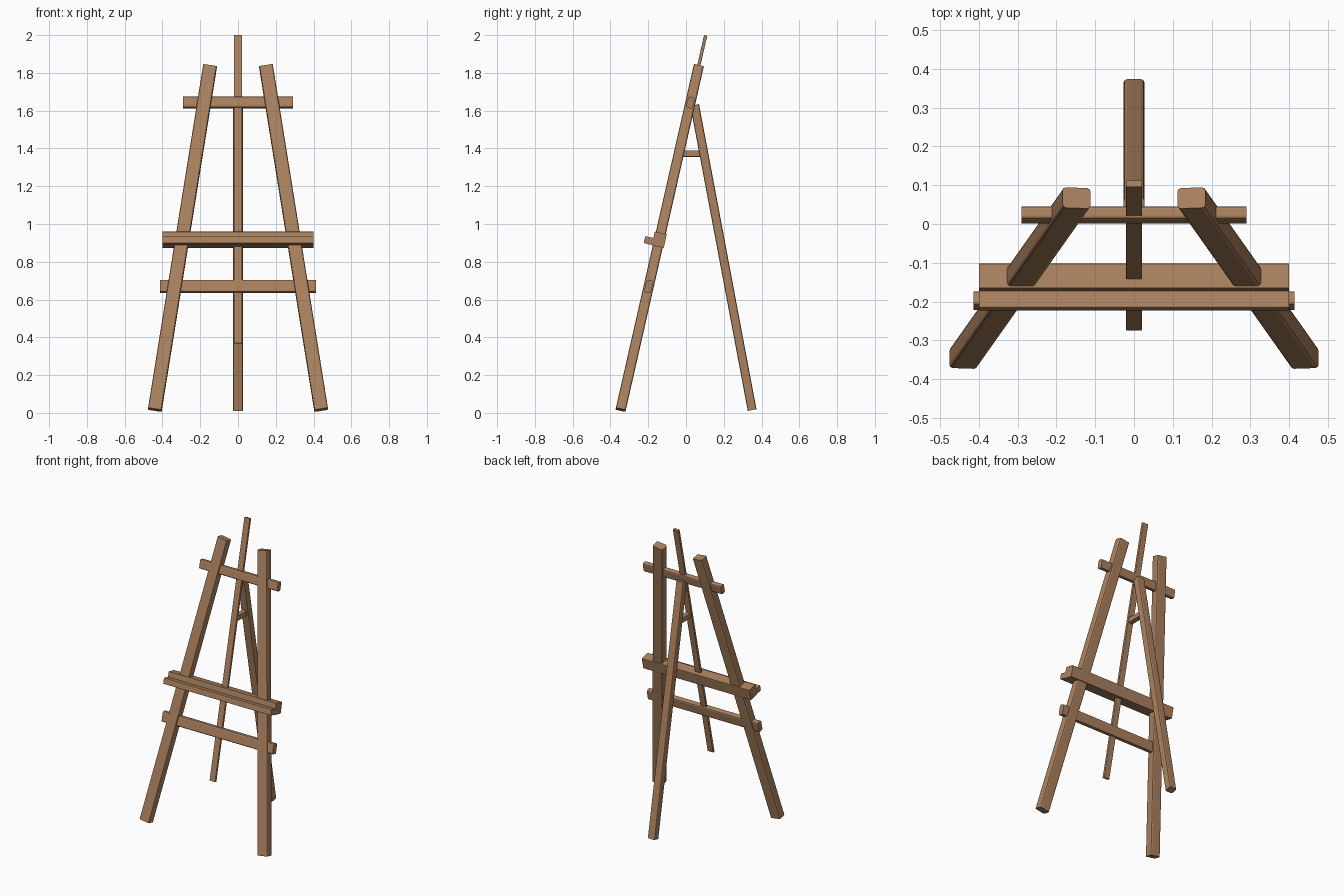
import bpy, bmesh, math
from mathutils import Vector, Matrix

if "Cube" in bpy.data.objects:
    bpy.data.objects.remove(bpy.data.objects["Cube"])

wood = bpy.data.materials.new("brown wood")
wood.diffuse_color = (0.41, 0.222, 0.115, 1)
wood.use_nodes = True
wood.node_tree.nodes["Principled BSDF"].inputs["Base Color"].default_value = wood.diffuse_color

SLOPE = 0.227                                   # backward lean of the front frame
FRONT_N = Vector((0, 1, -SLOPE)).normalized()   # depth direction of the front frame
FRONT_U = Vector((0, SLOPE, 1)).normalized()    # up direction inside the frame


def frame_point(x, z):
    """Point on the leaning plane of the front frame."""
    return Vector((x, -0.347 + SLOPE * (z - 0.0115), z))


def bar(name, p0, p1, width, depth, depth_dir, bevel=0.009):
    """Square bar from p0 to p1 with its four long edges rounded."""
    p0, p1 = Vector(p0), Vector(p1)
    axis = (p1 - p0).normalized()
    d = (depth_dir - axis * depth_dir.dot(axis)).normalized()
    w = d.cross(axis)
    bm = bmesh.new()
    bmesh.ops.create_cube(bm, size=1)
    bmesh.ops.scale(bm, vec=(width, depth, (p1 - p0).length), verts=bm.verts)
    long_edges = [e for e in bm.edges
                  if abs(e.verts[0].co.z - e.verts[1].co.z) > 1e-4]
    if bevel:
        bmesh.ops.bevel(bm, geom=long_edges, offset=bevel, segments=2,
                        profile=0.5, affect='EDGES')
    rot = Matrix((w, d, axis)).transposed().to_4x4()
    bm.transform(Matrix.Translation((p0 + p1) / 2) @ rot)
    bmesh.ops.recalc_face_normals(bm, faces=bm.faces)
    me = bpy.data.meshes.new(name)
    bm.to_mesh(me)
    bm.free()
    me.materials.append(wood)
    ob = bpy.data.objects.new(name, me)
    bpy.context.collection.objects.link(ob)
    return ob


def cross_bar(name, half, z, height, depth, offset=(0, 0), bevel=0.009):
    """Horizontal bar lying in the front frame, offset by (depth, up)."""
    c = frame_point(0, z) + FRONT_N * offset[0] + FRONT_U * offset[1]
    x = Vector((half, 0, 0))
    return bar(name, c - x, c + x, height, depth, FRONT_N, bevel)


# splayed front legs
for side, s in (("left", -1), ("right", 1)):
    bar("front_leg_" + side, frame_point(s * 0.44, 0.0165), frame_point(s * 0.148, 1.836),
        0.073, 0.054, FRONT_N)

# thin centre mast
bar("centre_mast", frame_point(0, 0.368), frame_point(0, 1.998), 0.042, 0.017, FRONT_N, 0.003)

# rear prop leg
bar("back_leg", (0, 0.35, 0.015), (0, 0.046, 1.63), 0.054, 0.047, Vector((0, 1, 0)))

# cross bars
cross_bar("upper_cross_bar", 0.29, 1.643, 0.060, 0.035)
cross_bar("lower_cross_bar", 0.413, 0.669, 0.068, 0.037)

# canvas shelf with lower front lip
cross_bar("shelf", 0.40, 0.916, 0.075, 0.065, bevel=0.003)
cross_bar("shelf_lip", 0.40, 0.916, 0.038, 0.047, (-0.053, -0.016), bevel=0.004)

# short strut between mast and back leg
bar("strut", (0, -0.035, 1.373), (0, 0.09, 1.373), 0.034, 0.034, Vector((0, 0, 1)), 0.003)
